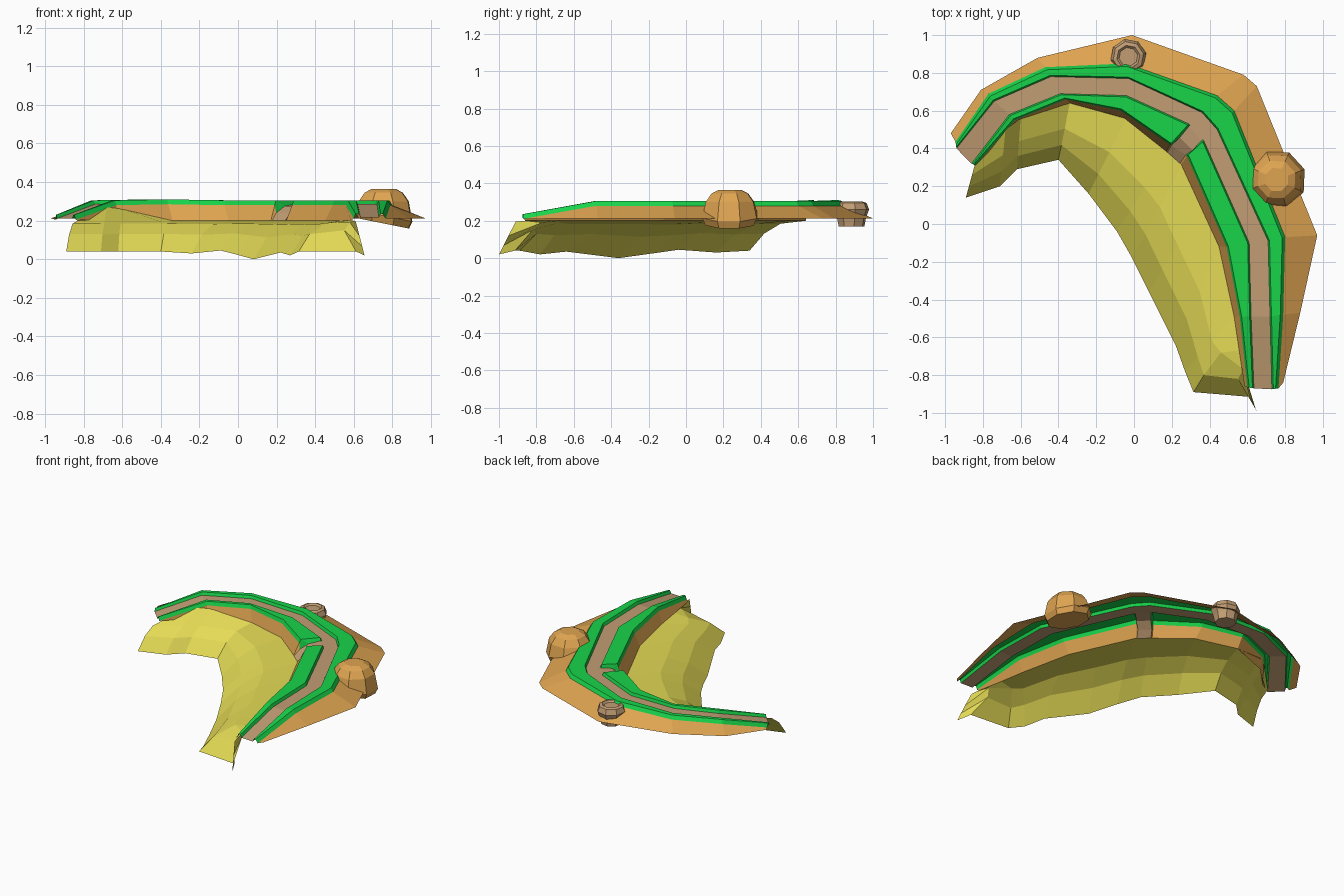
import bpy, math
from mathutils import Vector

if "Cube" in bpy.data.objects:
    bpy.data.objects.remove(bpy.data.objects["Cube"])

def material(name, rgb):
    m = bpy.data.materials.new(name)
    m.diffuse_color = (*rgb, 1)
    m.use_nodes = True
    m.node_tree.nodes["Principled BSDF"].inputs["Base Color"].default_value = m.diffuse_color
    return m

DIRT = material("orange dirt", (.74, .375, .083))
GRASS = material("green grass", (.009, .66, .068))
PATH = material("tan path", (.54, .34, .175))
SAND = material("yellow sand", (.78, .71, .092))

def make(name, verts, faces, mats, indices=None):
    me = bpy.data.meshes.new(name)
    me.from_pydata(verts, [], faces)
    for m in mats:
        me.materials.append(m)
    if indices:
        for p, k in zip(me.polygons, indices):
            p.material_index = k
    ob = bpy.data.objects.new(name, me)
    bpy.context.collection.objects.link(ob)
    return ob

def sheet(name, rows, mats, rule=None):
    """Skin a list of equal-length cross-sections into one open sheet."""
    n = len(rows[0])
    verts = [v for r in rows for v in r]
    faces, idx = [], []
    for i in range(len(rows) - 1):
        for j in range(n - 1):
            a = i * n + j
            faces.append((a, a + 1, a + n + 1, a + n))
            idx.append(rule(i, j) if rule else 0)
    return make(name, verts, faces, mats, idx)

# Shelf stations, outer to inner: dirt edge, grass, path, path, grass, cliff foot; top height
stations = [
    ((-.97, .48), (-.945, .435), (-.94, .40), (-.86, .32), (-.84, .31), (-.83, .34), .23),
    ((-.81, .71), (-.77, .69), (-.74, .65), (-.66, .58), (-.63, .55), (-.62, .53), .305),
    ((-.51, .88), (-.47, .83), (-.44, .78), (-.39, .69), (-.36, .66), (-.34, .64), .31),
    ((-.01, 1.0), (-.04, .85), (-.03, .77), (-.04, .68), (-.07, .60), (-.05, .56), .305),
    ((.58, .79), (.44, .68), (.36, .59), (.29, .53), (.19, .42), (.17, .385), .305),
    ((.65, .73), (.53, .60), (.44, .50), (.37, .44), (.28, .36), (.25, .315), .305),
    ((.97, -.06), (.80, -.07), (.71, -.09), (.61, -.10), (.49, -.12), (.45, -.12), .305),
    ((.88, -.47), (.79, -.48), (.72, -.49), (.62, -.49), (.56, -.49), (.53, -.49), .305),
    ((.79, -.84), (.765, -.87), (.73, -.875), (.635, -.87), (.60, -.865), (.585, -.86), .235),
]

def section(s):
    o, g1, p1, p2, g2, c = [Vector(p) for p in s[:6]]
    h = s[6]
    pt = lambda v, z: Vector((v.x, v.y, z))
    toward = lambda a, b, d: a + (b - a).normalized() * d
    return [pt(o, .212), pt(g1, h - .025), pt(toward(g1, p1, .016), h),
            pt(toward(p1, g1, .008), h), pt(p1, h - .02), pt(p2, h - .02),
            pt(toward(p2, g2, .008), h), pt(toward(g2, p2, .01), h),
            pt(g2, h - .025), pt(c, .2)]

rows = [section(s) for s in stations]

# Two extra sections carve the side path that ramps down to the beach
def ramp(a, b):
    r = [p.lerp(q, .08) for p, q in zip(a, b)]
    r[6].z -= .02
    r[7] = r[5].lerp(r[9], .45)
    r[7].z = .275
    r[8].z = .24
    return r
rows[5:5] = [ramp(rows[4], rows[5]), ramp(rows[5], rows[4])]
BRANCH = 5

bands = [0, 1, 1, 1, 2, 1, 1, 1, 0]
def shelf_rule(i, j):
    return 2 if i == BRANCH and j >= 5 else bands[j]
sheet("cliff_shelf", rows, [DIRT, GRASS, PATH], shelf_rule)

# Beach: top edge to waterline
beach = [
    ((-.83, .36, .20), (-.89, .14, .04)),
    ((-.68, .50, .27), (-.71, .20, .04)),
    ((-.60, .56, .26), (-.62, .29, .04)),
    ((-.34, .64, .20), (-.40, .34, .04)),
    ((-.04, .56, .20), (-.24, .16, .03)),
    ((.175, .385, .20), (-.09, -.04, .045)),
    ((.255, .315, .20), (-.01, -.18, .025)),
    ((.35, .10, .20), (.08, -.36, .0)),
    ((.45, -.12, .20), (.22, -.64, .035)),
    ((.53, -.49, .20), (.27, -.78, .02)),
    ((.56, -.67, .20), (.315, -.89, .04)),
    ((.597, -.86, .20), (.612, -.915, .04)),
    ((.610, -.91, .195), (.655, -1.0, .02)),
]
# Nearly flat at the back, rounding over to a steep front
slopes = []
for i, (top, low) in enumerate(beach):
    t, l = Vector(top), Vector(low)
    row = []
    for k, f in ((0, 0), (.45, .1), (.74, .43), (1, 1)):
        p = t.lerp(l, k)
        if i == len(beach) - 1:
            f = k
        p.z = .2 + (l.z - .2) * f if 0 < k else t.z
        row.append(p)
    slopes.append(row)
# The southern end slopes up inland before reaching the hook
slopes[10][1:3] = [Vector((.46, -.68, .188)), Vector((.37, -.80, .13))]
slopes[11][1:3] = [Vector((.58, -.77, .19)), Vector((.55, -.82, .15))]
sheet("sand_beach", slopes, [SAND])

# Boulders: octagonal stacks of rings, capped both ends; tilt lowers the base outward
def boulder(name, centre, rings, mat, turn, tilt=0):
    n = 8
    verts = []
    for i, (r, z) in enumerate(rings):
        for k in range(n):
            a = turn + math.tau * k / n
            dx, dy = r * math.cos(a), r * math.sin(a)
            verts.append((centre[0] + dx, centre[1] + dy, z - (tilt * dx if i < 2 else 0)))
    faces = [(i * n + k, i * n + (k + 1) % n, (i + 1) * n + (k + 1) % n, (i + 1) * n + k)
             for i in range(len(rings) - 1) for k in range(n)]
    faces.append(tuple(range(n))[::-1])
    faces.append(tuple(range((len(rings) - 1) * n, len(rings) * n)))
    make(name, verts, faces, [mat])

boulder("large_boulder", (.755, .235),
        [(.14, .185), (.158, .225), (.138, .30), (.105, .345), (.065, .365)], DIRT, .35, .2)
boulder("small_boulder", (-.03, .885),
        [(.07, .17), (.08, .22), (.096, .26), (.082, .295), (.062, .302), (.05, .29)], PATH, .2)
